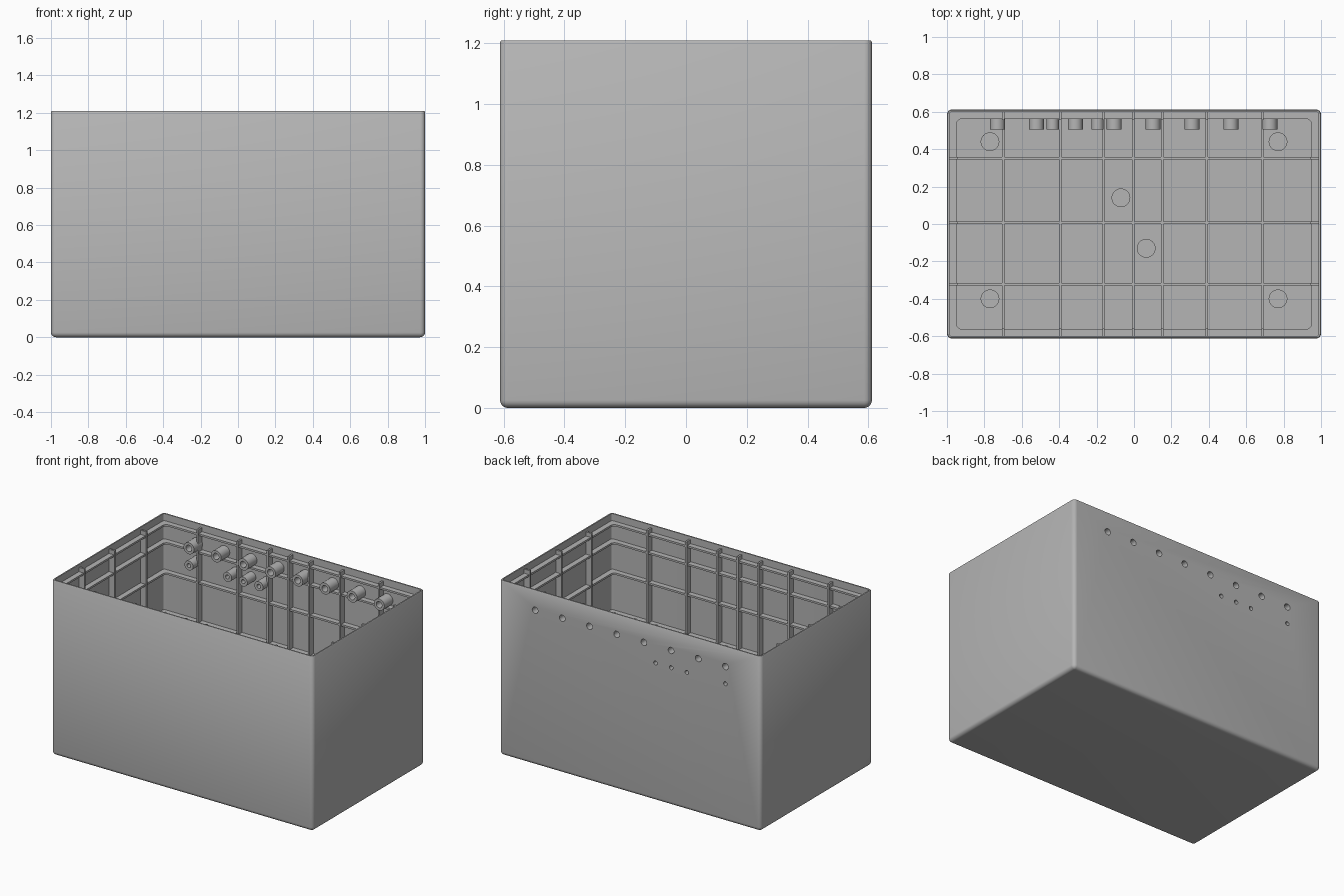
import bpy, bmesh, math

if "Cube" in bpy.data.objects:
    bpy.data.objects.remove(bpy.data.objects["Cube"])

HX, HY, H = 1.0, 0.612, 1.21        # half sizes and height
WALL = 0.013                        # wall thickness
RIB_W = 0.013                       # rib thickness
FLOOR = 0.02

grey = bpy.data.materials.new("light grey plastic")
grey.diffuse_color = (0.46, 0.46, 0.46, 1)
grey.use_nodes = True
grey.node_tree.nodes["Principled BSDF"].inputs["Base Color"].default_value = grey.diffuse_color


def finish(bm, name, smooth=True):
    bmesh.ops.recalc_face_normals(bm, faces=bm.faces)
    me = bpy.data.meshes.new(name)
    bm.to_mesh(me)
    bm.free()
    me.materials.append(grey)
    ob = bpy.data.objects.new(name, me)
    bpy.context.collection.objects.link(ob)
    bpy.context.view_layer.objects.active = ob
    bpy.ops.object.select_all(action='DESELECT')
    ob.select_set(True)
    if smooth:
        bpy.ops.object.shade_smooth_by_angle(angle=math.radians(35))
    return ob


def loop(bm, inset, z, r, seg=5):
    """Rounded rectangle of vertices, inset from the outer walls."""
    out = []
    x, y = HX - inset - r, HY - inset - r
    for i, (sx, sy) in enumerate([(1, 1), (-1, 1), (-1, -1), (1, -1)]):
        for k in range(seg + 1):
            a = math.pi / 2 * (i + k / seg)
            out.append(bm.verts.new((sx * x + r * math.cos(a), sy * y + r * math.sin(a), z)))
    return out


def bridge(bm, a, b):
    n = len(a)
    for i in range(n):
        bm.faces.new((a[i], a[(i + 1) % n], b[(i + 1) % n], b[i]))


def box(bm, x0, x1, y0, y1, z0, z1):
    vs = bmesh.ops.create_cube(bm, size=1)["verts"]
    for v in vs:
        v.co = ((x0 + x1) / 2 + v.co.x * (x1 - x0),
                (y0 + y1) / 2 + v.co.y * (y1 - y0),
                (z0 + z1) / 2 + v.co.z * (z1 - z0))


# Shell: rounded outside, over the rim, down the inside
bm = bmesh.new()
R = 0.026
loops = []
for k in range(6):
    a = math.pi / 2 * k / 5
    ins = R * (1 - math.sin(a))
    loops.append(loop(bm, ins, R * (1 - math.cos(a)), max(R - ins, 0.002)))
loops += [loop(bm, 0, H - 0.006, R), loop(bm, 0.004, H, R - 0.004),
          loop(bm, WALL, H, R - WALL), loop(bm, WALL, FLOOR, R - WALL)]
for a, b in zip(loops, loops[1:]):
    bridge(bm, a, b)
bm.faces.new(loops[0])
bm.faces.new(loops[-1])
shell = finish(bm, "box_shell")

# Cable bosses on the back wall: (x, z, outer radius, bore radius)
bosses = [(-0.73 + 0.208 * i, 1.072, 0.04, 0.022) for i in range(8)]
bosses += [(x, 0.953, 0.033, 0.014) for x in (-0.73, -0.435, -0.315, -0.195)]


def ring_y(bm, x, y, z, r, n=24):
    return [bm.verts.new((x + r * math.cos(2 * math.pi * i / n), y,
                          z + r * math.sin(2 * math.pi * i / n))) for i in range(n)]


# Bore holes through the back wall
bm = bmesh.new()
for x, z, ro, ri in bosses:
    a, b = ring_y(bm, x, HY - 0.05, z, ri), ring_y(bm, x, HY + 0.05, z, ri)
    bridge(bm, a, b)
    bm.faces.new(a)
    bm.faces.new(b)
cutter = finish(bm, "hole_cutter", False)
cutter.hide_render = True
bpy.context.view_layer.objects.active = shell
mod = shell.modifiers.new("holes", 'BOOLEAN')
mod.operation = 'DIFFERENCE'
mod.solver = 'EXACT'
mod.object = cutter
bpy.ops.object.modifier_apply(modifier=mod.name)
bpy.data.objects.remove(cutter)

# Hollow boss tubes
bm = bmesh.new()
for x, z, ro, ri in bosses:
    y0, y1 = 0.505, HY - WALL + 0.002
    rings = [ring_y(bm, x, y1, z, ro), ring_y(bm, x, y0, z, ro),
             ring_y(bm, x, y0, z, ri), ring_y(bm, x, y1, z, ri)]
    for i in range(4):
        bridge(bm, rings[i], rings[(i + 1) % 4])
finish(bm, "cable_bosses")

# Horizontal ribs running round the walls
bm = bmesh.new()
for z in (1.155, 1.03, 0.82, 0.54, 0.24):
    h = RIB_W / 2
    ls = [loop(bm, WALL - 0.002, z - h, 0.015), loop(bm, WALL - 0.002, z + h, 0.015),
          loop(bm, 0.05, z + h, 0.03), loop(bm, 0.05, z - h, 0.03)]
    for i in range(4):
        bridge(bm, ls[i], ls[(i + 1) % 4])
finish(bm, "wall_rib_rings")

# Upright wall ribs joined to floor ribs
bm = bmesh.new()
w, depth, top, rise = RIB_W / 2, 0.056, H - 0.02, FLOOR + 0.04
ix, iy, z0 = HX - WALL + 0.002, HY - WALL + 0.002, FLOOR - 0.002
for x in (-0.70, -0.395, -0.163, -0.004, 0.152, 0.39, 0.687):
    box(bm, x - w, x + w, -iy, iy, z0, rise)
    for s in (-1, 1):
        ys = sorted((s * iy, s * (HY - depth)))
        box(bm, x - w, x + w, ys[0], ys[1], z0, top)
for y in (0.352, 0.007, -0.322):
    box(bm, -ix, ix, y - w, y + w, z0, rise)
    for s in (-1, 1):
        xs = sorted((s * ix, s * (HX - depth)))
        box(bm, xs[0], xs[1], y - w, y + w, z0, top)
finish(bm, "upright_and_floor_ribs", False)

# Round mounting pads on the floor
bm = bmesh.new()
for x, y in [(-0.77, 0.44), (0.77, 0.44), (-0.77, -0.4), (0.77, -0.4), (-0.07, 0.14), (0.065, -0.13)]:
    res = bmesh.ops.create_cone(bm, cap_ends=True, segments=32, radius1=0.05, radius2=0.05, depth=0.044)
    bmesh.ops.translate(bm, verts=res["verts"], vec=(x, y, FLOOR + 0.02))
finish(bm, "floor_pads")
